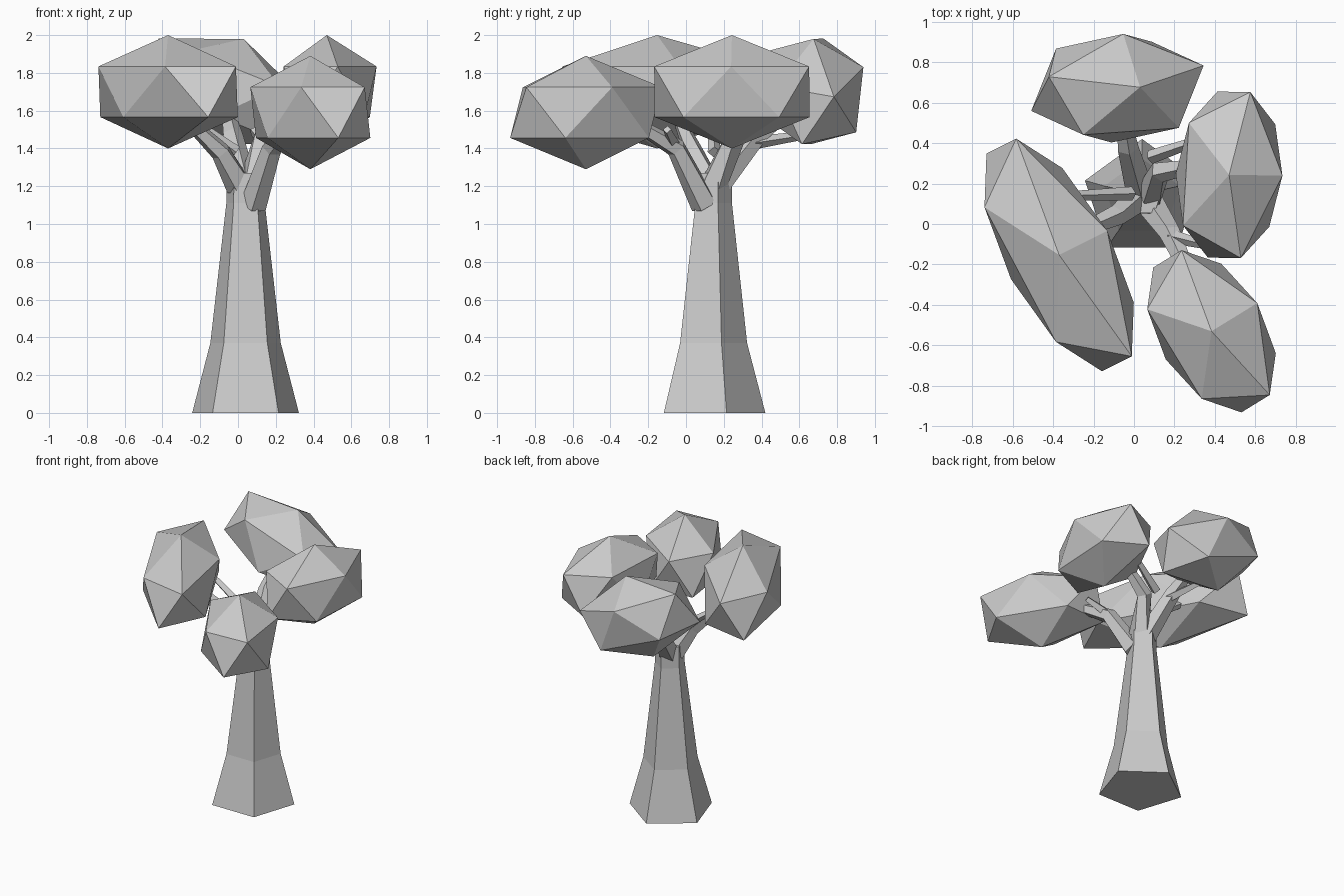
import bpy, bmesh
from math import sin, cos, pi, tau
from mathutils import Vector

cube = bpy.data.objects.get("Cube")
if cube:
    bpy.data.objects.remove(cube)

GREY = (0.6, 0.6, 0.6, 1)
mat = bpy.data.materials.new("plain grey")
mat.use_nodes = True
mat.diffuse_color = GREY
mat.node_tree.nodes["Principled BSDF"].inputs["Base Color"].default_value = GREY


def finish(name, bm):
    bmesh.ops.recalc_face_normals(bm, faces=bm.faces)
    mesh = bpy.data.meshes.new(name)
    bm.to_mesh(mesh)
    bm.free()
    mesh.materials.append(mat)
    obj = bpy.data.objects.new(name, mesh)
    bpy.context.collection.objects.link(obj)


def loft(name, rings):
    """Skin a list of point rings and cap both ends."""
    bm = bmesh.new()
    loops = [[bm.verts.new(p) for p in ring] for ring in rings]
    n = len(loops[0])
    for low, high in zip(loops, loops[1:]):
        for i in range(n):
            j = (i + 1) % n
            bm.faces.new((low[i], low[j], high[j], high[i]))
    bm.faces.new(loops[0])
    bm.faces.new(loops[-1])
    finish(name, bm)


def ring(centre, radius, sides, u, v):
    angles = [pi / 2 + tau * k / sides for k in range(sides)]
    return [Vector(centre) + radius * (u * cos(a) + v * sin(a)) for a in angles]


def limb(name, path, radii, sides=5):
    pts = [Vector(p) for p in path]
    rings = []
    for i, p in enumerate(pts):
        along = pts[min(i + 1, len(pts) - 1)] - pts[max(i - 1, 0)]
        turn = along.to_track_quat('Z', 'Y')
        rings.append(ring(p, radii[i], sides, turn @ Vector((1, 0, 0)), turn @ Vector((0, 1, 0))))
    loft(name, rings)


def foliage(name, centre, pole, a, b):
    """Stretched icosahedron: pole vector and two conjugate ring vectors."""
    c, w, a, b = map(Vector, (centre, pole, a, b))
    bm = bmesh.new()
    offsets = [a * cos(tau * k / 5) + b * sin(tau * k / 5) + w * 0.447 for k in range(5)]
    for o in [w] + offsets:
        bm.verts.new(c + o)
        bm.verts.new(c - o)
    bmesh.ops.convex_hull(bm, input=bm.verts)
    finish(name, bm)


# Flared five-sided trunk
X, Y = Vector((1, 0, 0)), Vector((0, 1, 0))
profile = [(0, 0.297), (0.37, 0.196), (1.11, 0.107), (1.27, 0.105)]
loft("trunk", [ring((0.04, 0.123 + z * 0.012, z), r, 5, X, Y) for z, r in profile])

# Main limbs, one to each clump
thick = (0.075, 0.055, 0.03)
limb("left_limb", [(0.01, 0.12, 1.2), (-0.09, 0.04, 1.38), (-0.3, -0.05, 1.58)], thick)
limb("front_limb", [(0.08, 0.1, 1.1), (0.18, -0.05, 1.4), (0.32, -0.35, 1.58)], thick)
limb("back_limb", [(0.03, 0.16, 1.2), (-0.03, 0.38, 1.47), (-0.06, 0.58, 1.62)], thick)
limb("right_limb", [(0.07, 0.14, 1.2), (0.13, 0.26, 1.45), (0.38, 0.3, 1.66)], thick)

# Thin twigs
thin = (0.035, 0.022)
limb("left_twig", [(-0.01, 0.15, 1.38), (-0.32, 0.14, 1.6)], thin, 4)
limb("front_twig", [(0.18, -0.06, 1.42), (0.34, -0.1, 1.5)], thin, 4)
limb("back_twig", [(-0.01, 0.36, 1.43), (-0.08, 0.63, 1.47)], thin, 4)
limb("right_twig", [(0.08, 0.33, 1.47), (0.34, 0.42, 1.6)], thin, 4)

# Faceted clumps of foliage
UP = (0, 0, 0.3)
foliage("left_foliage", (-0.37, -0.153, 1.7), UP, (-0.212, 0.575, 0), (-0.319, 0.061, 0))
foliage("front_foliage", (0.383, -0.53, 1.59), UP, (-0.148, 0.401, 0), (-0.286, -0.016, 0))
foliage("right_foliage", (0.47, 0.243, 1.7), UP, (0.105, 0.409, 0), (-0.243, 0.137, 0))
foliage("back_foliage", (-0.082, 0.671, 1.702), (0.112, 0.005, 0.278),
        (-0.021, 0.266, 0.004), (-0.402, -0.029, 0.162))
